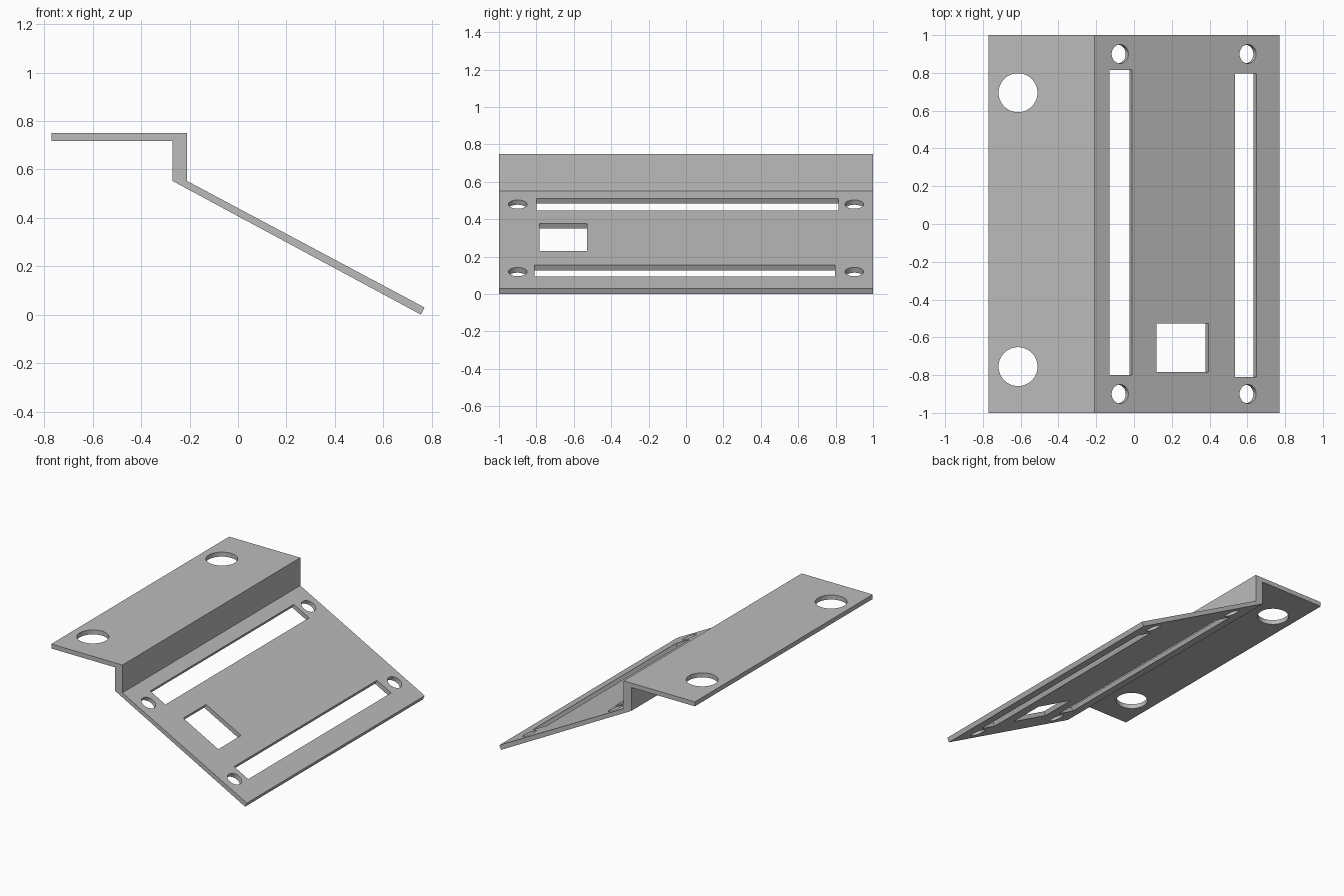
import bpy, bmesh, math
from mathutils import Matrix

cube = bpy.data.objects.get("Cube")
if cube:
    bpy.data.objects.remove(cube, do_unlink=True)

grey = bpy.data.materials.new("plain grey")
grey.use_nodes = True
COLOR = (0.5, 0.5, 0.5, 1)
grey.diffuse_color = COLOR
grey.node_tree.nodes["Principled BSDF"].inputs["Base Color"].default_value = COLOR


def make_object(name, bm):
    bmesh.ops.recalc_face_normals(bm, faces=bm.faces)
    mesh = bpy.data.meshes.new(name)
    bm.to_mesh(mesh)
    bm.free()
    mesh.materials.append(grey)
    obj = bpy.data.objects.new(name, mesh)
    bpy.context.collection.objects.link(obj)
    return obj


# Bent bracket: side profile extruded along y
PROFILE = [(-0.77, 0.75), (-0.21, 0.75), (-0.21, 0.552), (0.77, 0.03),
           (0.756, 0), (-0.27, 0.552), (-0.27, 0.718), (-0.77, 0.718)]
bm = bmesh.new()
face = bm.faces.new([bm.verts.new((x, -1, z)) for x, z in PROFILE])
side = bmesh.ops.extrude_face_region(bm, geom=[face])["geom"]
bmesh.ops.translate(bm, vec=(0, 2, 0),
                    verts=[g for g in side if isinstance(g, bmesh.types.BMVert)])
bracket = make_object("bent_bracket", bm)

# Sloped panel frame: its angle and top surface height
TILT = math.atan2(0.522, 0.98)
DEPTH = 0.12


def on_slope(x, y):
    z = 0.552 - (x + 0.21) * math.tan(TILT)
    return Matrix.Translation((x, y, z)) @ Matrix.Rotation(TILT, 4, 'Y')


def round_hole(bm, matrix, radius):
    bmesh.ops.create_cone(bm, cap_ends=True, segments=48, radius1=radius,
                          radius2=radius, depth=DEPTH, matrix=matrix)


def square_hole(bm, x0, x1, y0, y1):
    size = Matrix.Diagonal(((x1 - x0) / math.cos(TILT), y1 - y0, DEPTH, 1))
    bmesh.ops.create_cube(bm, size=1,
                          matrix=on_slope((x0 + x1) / 2, (y0 + y1) / 2) @ size)


bm = bmesh.new()
# Large mounting holes in the flat shelf
for y in (0.695, -0.755):
    round_hole(bm, Matrix.Translation((-0.614, y, 0.735)), 0.103)
# Small screw holes at the panel corners
for x in (-0.074, 0.603):
    for y in (-0.9, 0.9):
        round_hole(bm, on_slope(x, y), 0.05)
# Two long slots and the small window
square_hole(bm, -0.131, -0.011, -0.8, 0.815)
square_hole(bm, 0.536, 0.648, -0.81, 0.797)
square_hole(bm, 0.118, 0.394, -0.784, -0.528)
cutter = make_object("hole_cutter", bm)
cutter.hide_render = True

# Cut the holes and drop the cutter
cut = bracket.modifiers.new("holes", 'BOOLEAN')
cut.operation = 'DIFFERENCE'
cut.solver = 'EXACT'
cut.object = cutter
bpy.context.view_layer.objects.active = bracket
bracket.select_set(True)
bpy.ops.object.modifier_apply(modifier=cut.name)
bpy.data.objects.remove(cutter, do_unlink=True)
bpy.ops.object.shade_smooth_by_angle(angle=math.radians(30))
